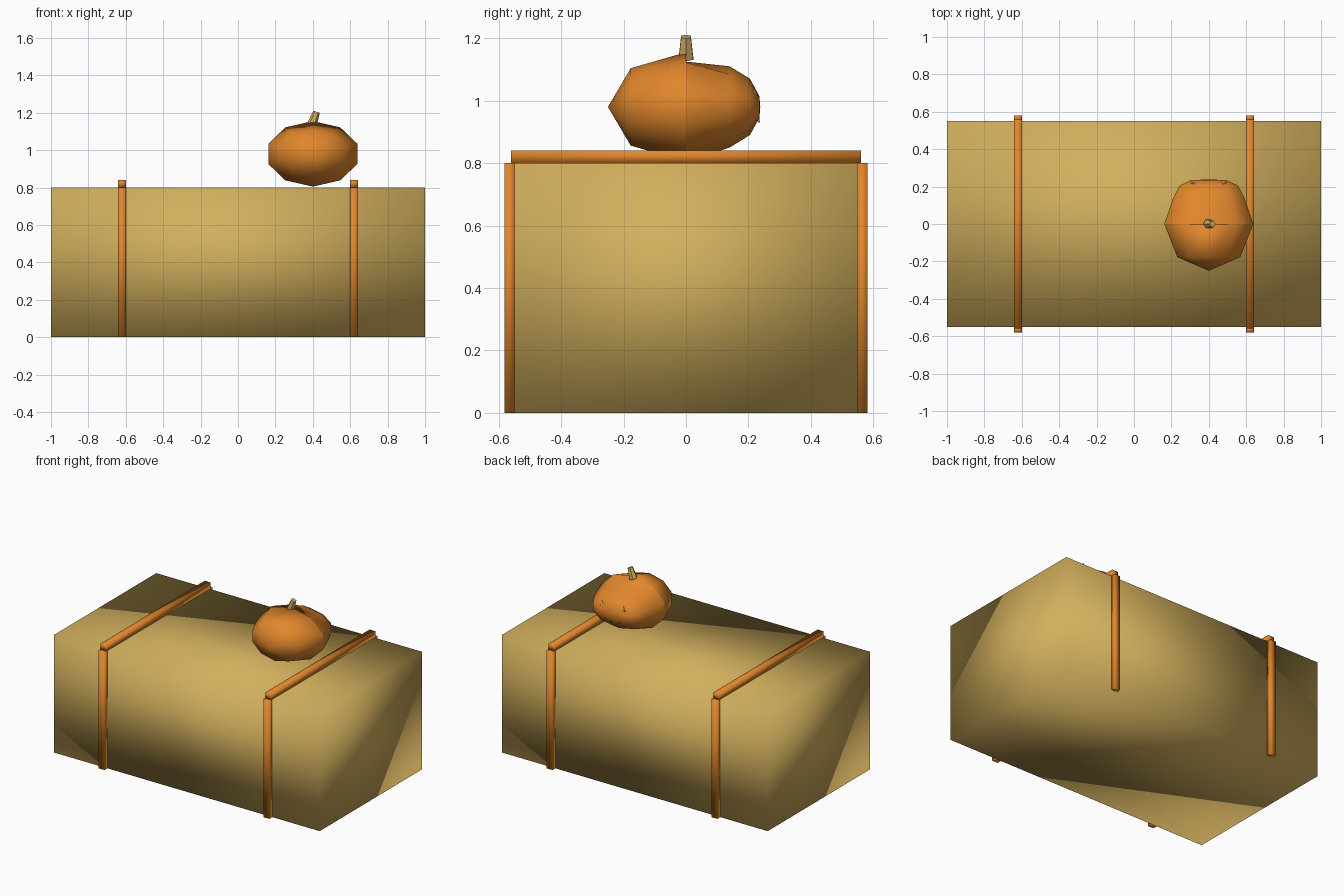
import bpy, bmesh, math
from mathutils import Matrix, Vector

if "Cube" in bpy.data.objects:
    bpy.data.objects.remove(bpy.data.objects["Cube"])


def material(name, col):
    m = bpy.data.materials.new(name)
    m.diffuse_color = (*col, 1)
    m.use_nodes = True
    m.node_tree.nodes["Principled BSDF"].inputs["Base Color"].default_value = m.diffuse_color
    return m


STRAW = material("straw", (0.64, 0.43, 0.11))
ORANGE = material("orange", (0.75, 0.24, 0.025))


def finish(name, bm, mat, smooth=True):
    bmesh.ops.recalc_face_normals(bm, faces=bm.faces)
    me = bpy.data.meshes.new(name)
    bm.to_mesh(me)
    bm.free()
    for p in me.polygons:
        p.use_smooth = smooth
    me.materials.append(mat)
    ob = bpy.data.objects.new(name, me)
    bpy.context.collection.objects.link(ob)
    return ob


def box(name, centre, size, mat):
    bm = bmesh.new()
    bmesh.ops.create_cube(bm, size=1, matrix=Matrix.Translation(centre) @ Matrix.Diagonal((*size, 1)))
    return finish(name, bm, mat)


def cone(name, base, tip, r1, r2, sides, mat):
    a, b = Vector(base), Vector(tip)
    d = b - a
    bm = bmesh.new()
    bmesh.ops.create_cone(bm, cap_ends=True, segments=sides, radius1=r1, radius2=r2, depth=d.length,
                          matrix=Matrix.Translation((a + b) / 2) @ d.to_track_quat('Z', 'Y').to_matrix().to_4x4())
    return finish(name, bm, mat, False)


# Hay bale
box("hay_bale", (0, 0, 0.4), (2, 1.1, 0.8), STRAW)

# Straps over the top and down both long sides
for x in (-0.62, 0.62):
    box("top_strap", (x, 0, 0.82), (0.045, 1.12, 0.04), ORANGE)
    for s in (-1, 1):
        box("side_strap", (x, s * 0.565, 0.4), (0.045, 0.032, 0.8), ORANGE)

# Pumpkin: ten-sided rings along y, flattened in z, with a flatter carved back
CX, CZ, N = 0.4, 0.98, 10
rings = [(-0.177, 0.177, 0.124), (0, 0.25, 0.175), (0.001, 0.25, 0.175),
         (0.14, 0.2, 0.13), (0.205, 0.165, 0.09), (0.235, 0.1, 0.035)]
bm = bmesh.new()
loops = []
for i, (y, rx, rz) in enumerate(rings):
    loop = []
    for k in range(N):
        a = 2 * math.pi * k / N
        z = CZ + rz * math.cos(a)
        if i == 2:
            z = min(z, 1.125)
        loop.append(bm.verts.new((CX + rx * math.sin(a), y, z)))
    loops.append(loop)
for a, b in zip(loops, loops[1:]):
    for k in range(N):
        j = (k + 1) % N
        bm.faces.new((a[k], a[j], b[j], b[k]))
for loop, y in ((loops[0], -0.25), (loops[-1], 0.238)):
    pole = bm.verts.new((CX, y, CZ))
    for k in range(N):
        bm.faces.new((loop[k], loop[(k + 1) % N], pole))
finish("pumpkin", bm, ORANGE)

# Carved eyes and jagged teeth on the back
for s in (-1, 1):
    cone("eye", (CX + s * 0.08, 0.2, 1.02), (CX + s * 0.08, 0.222, 1.03), 0.035, 0.015, 3, STRAW)
for i in range(-2, 3):
    x = CX + i * 0.055
    y = 0.215 - 0.008 * i * i
    cone("tooth", (x, y, 0.965), (x, y + 0.02, 0.93), 0.018, 0.002, 3, ORANGE)

# Stem
cone("stem", (0.395, 0, 1.135), (0.42, 0, 1.205), 0.027, 0.018, 6, STRAW)
